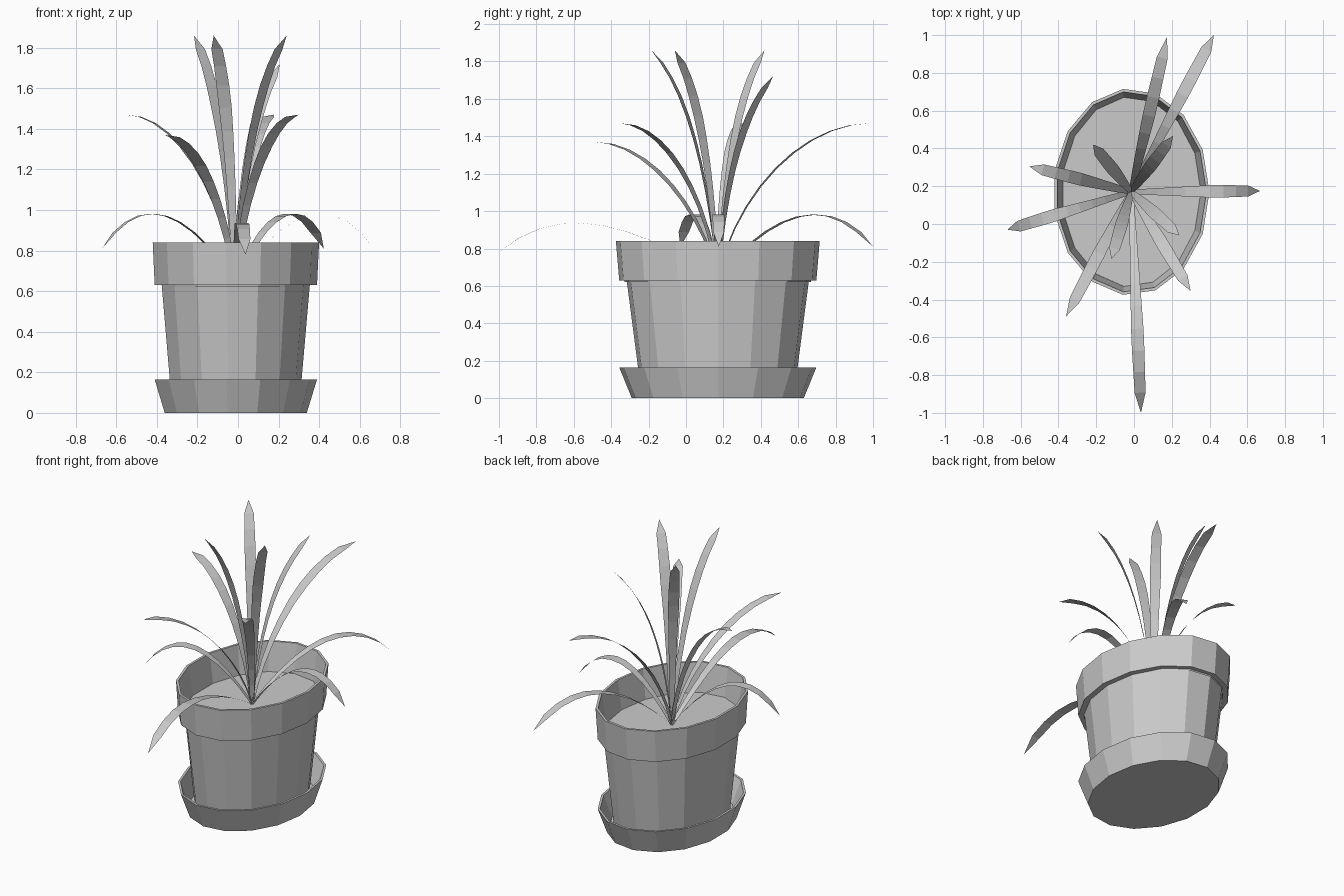
import bpy
from math import cos, sin, pi
from mathutils import Vector

if "Cube" in bpy.data.objects:
    bpy.data.objects.remove(bpy.data.objects["Cube"])

CENTRE = Vector((-0.015, 0.17, 0))
SIDES = 15
SOIL_Z = 0.65

grey = bpy.data.materials.new("plain_grey")
grey.use_nodes = True
grey.diffuse_color = (0.6, 0.6, 0.6, 1)
grey.node_tree.nodes["Principled BSDF"].inputs["Base Color"].default_value = grey.diffuse_color


def add_object(name, verts, faces):
    mesh = bpy.data.meshes.new(name)
    mesh.from_pydata(verts, [], faces)
    mesh.materials.append(grey)
    obj = bpy.data.objects.new(name, mesh)
    bpy.context.collection.objects.link(obj)
    return obj


def oval_shell(name, rings, cap_start=False, cap_end=False):
    """Bridge oval rings given as (x radius, y radius, height)."""
    verts, faces = [], []
    for a, b, z in rings:
        for i in range(SIDES):
            t = 2 * pi * i / SIDES
            verts.append(CENTRE + Vector((a * cos(t), b * sin(t), z)))
    for r in range(len(rings) - 1):
        for i in range(SIDES):
            j = (i + 1) % SIDES
            lo, hi = r * SIDES, (r + 1) * SIDES
            faces.append((lo + i, lo + j, hi + j, hi + i))
    if cap_start:
        faces.append(tuple(reversed(range(SIDES))))
    if cap_end:
        faces.append(tuple(range(len(verts) - SIDES, len(verts))))
    return add_object(name, verts, faces)


def leaf(name, tip, shape, steps=10):
    """Flat strap leaf arching from the crown to its tip."""
    reach = Vector((tip[0], tip[1], 0)) - CENTRE
    side = Vector((-reach.y, reach.x, 0)).normalized()
    (r1, z1), (r2, z2) = shape
    verts, faces = [], []
    for i in range(steps + 1):
        t = i / steps
        k = 1 - t
        r = 3 * k * k * t * r1 + 3 * k * t * t * r2 + t ** 3
        z = k ** 3 * SOIL_Z + 3 * k * k * t * z1 + 3 * k * t * t * z2 + t ** 3 * tip[2]
        point = CENTRE + reach * r + Vector((0, 0, z))
        if i == steps:
            verts.append(point)
            faces.append((2 * i - 2, 2 * i - 1, 2 * i))
        else:
            half = 0.012 + 0.021 * min(1, t / 0.6) - 0.02 * max(0, t - 0.7)
            verts += [point - side * half, point + side * half]
            if i:
                n = 2 * i
                faces.append((n - 2, n - 1, n + 1, n))
    return add_object(name, verts, faces)


# Saucer with a thin flared wall
oval_shell("saucer", [(0.354, 0.4625, 0), (0.4045, 0.53, 0.165),
                      (0.39, 0.515, 0.165), (0.343, 0.45, 0.02)], True, True)

# Tapered pot with a thick collar
oval_shell("pot", [(0.316, 0.41, 0.02), (0.369, 0.49, 0.63), (0.4045, 0.53, 0.63),
                   (0.4145, 0.548, 0.84), (0.399, 0.532, 0.84), (0.365, 0.5, 0.62)], True)

# Soil surface
oval_shell("soil", [(0.367, 0.502, SOIL_Z - 0.01), (0.369, 0.503, SOIL_Z)], False, True)

# Upright leaves
for n, tip in enumerate([(0.24, -0.06, 1.86), (-0.12, -0.185, 1.86),
                         (-0.217, 0.42, 1.86), (0.206, 0.465, 1.72)]):
    leaf(f"upright_leaf_{n + 1}", tip, ((0.15, 1.2), (0.45, tip[2] - 0.2)))

# Arching leaves
for n, tip in enumerate([(0.175, 0.99, 1.47), (-0.555, 0.305, 1.47),
                         (0.3, -0.355, 1.47), (-0.36, -0.49, 1.37)]):
    leaf(f"arching_leaf_{n + 1}", tip, ((0.13, tip[2] - 0.37), (0.55, tip[2])))

# Drooping leaves
for n, tip in enumerate([(-0.67, -0.03, 0.81), (0.667, 0.175, 0.81), (0.423, 1.0, 0.81)]):
    leaf(f"drooping_leaf_{n + 1}", tip, ((0.35, 0.99), (0.7, 1.11)))
leaf("long_drooping_leaf", (0.037, -1.0, 0.78), ((0.35, 0.9), (0.7, 1.08)))
